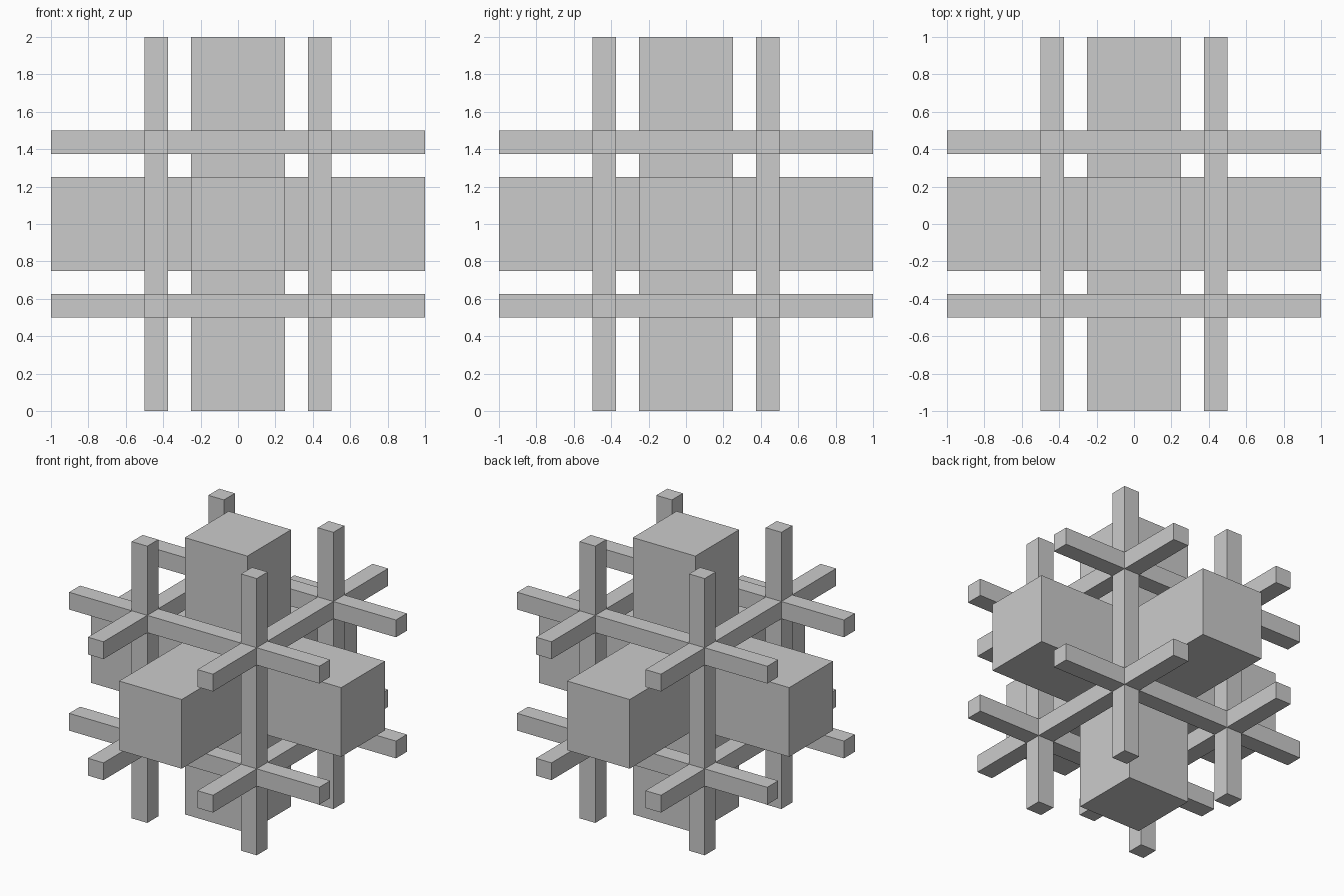
import bpy
from mathutils import Vector

if "Cube" in bpy.data.objects:
    bpy.data.objects.remove(bpy.data.objects["Cube"])

CENTRE = Vector((0, 0, 1))
LENGTH = 2.0
BEAM = 0.5        # thick central beam width
ROD = 0.125       # thin rod width
OFFSET = 0.4375   # rod distance from the centre axes


def bar(name, axis, width, offset=(0, 0)):
    """Square bar along one axis, shifted in the two other axes."""
    size, pos = [width] * 3, [0.0] * 3
    size[axis] = LENGTH
    pos[(axis + 1) % 3], pos[(axis + 2) % 3] = offset
    bpy.ops.mesh.primitive_cube_add(size=1, location=CENTRE + Vector(pos))
    ob = bpy.context.object
    ob.name = name
    ob.scale = size
    bpy.ops.object.transform_apply(location=False, rotation=False, scale=True)
    return ob


for axis, label in enumerate(("cross", "depth", "upright")):
    # Thick beam through the centre
    bar(f"{label}_beam", axis, BEAM)
    # Four thin rods around it
    for a in (-OFFSET, OFFSET):
        for b in (-OFFSET, OFFSET):
            bar(f"{label}_rod", axis, ROD, (a, b))
